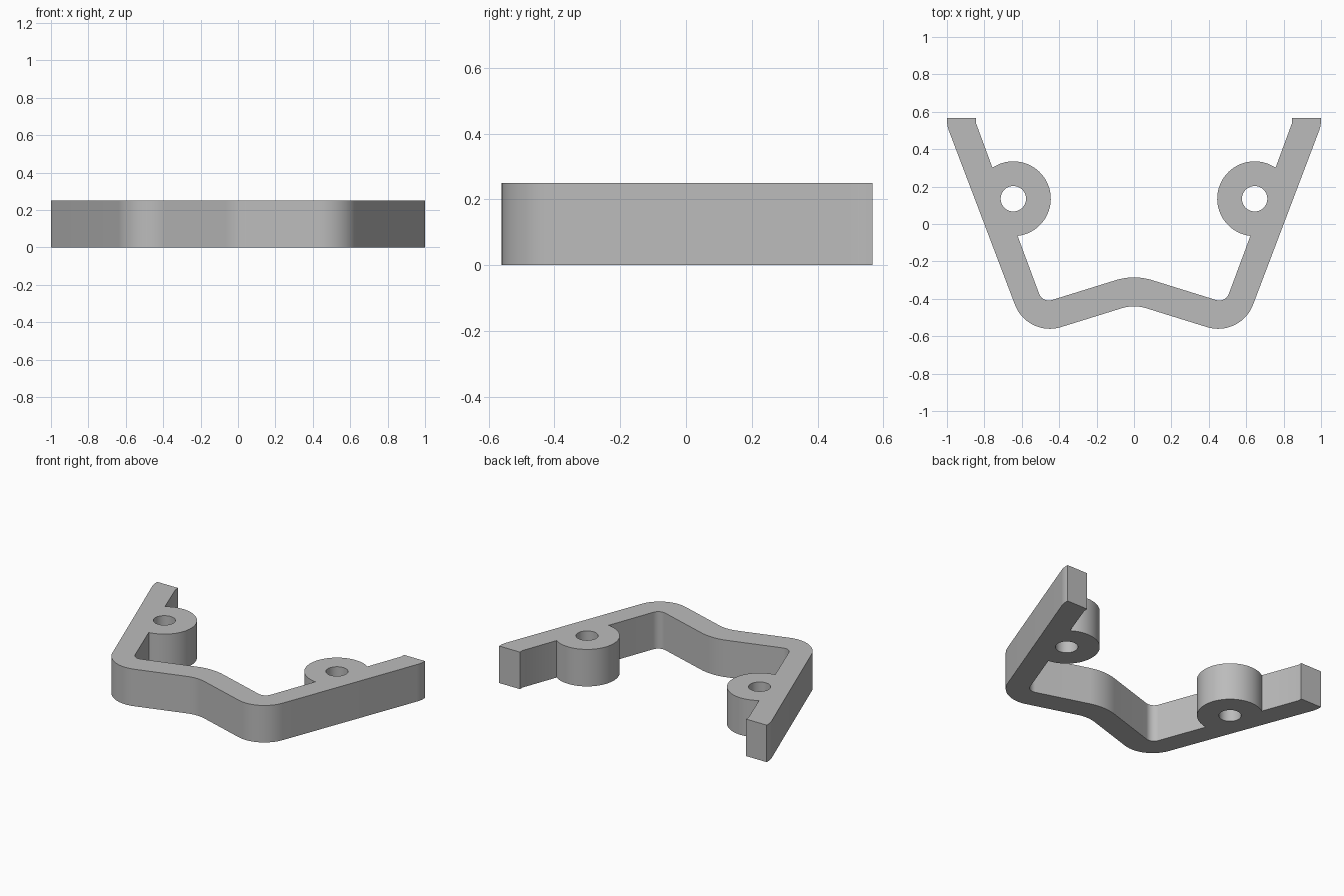
import bpy, bmesh, math
from mathutils import Vector

cube = bpy.data.objects.get("Cube")
if cube:
    bpy.data.objects.remove(cube)

HEIGHT = 0.25
BOSS = Vector((0.645, 0.135))
BOSS_R, HOLE_R = 0.2, 0.068

grey = bpy.data.materials.new("plain grey")
grey.use_nodes = True
grey.diffuse_color = (0.5, 0.5, 0.5, 1)
grey.node_tree.nodes["Principled BSDF"].inputs["Base Color"].default_value = (0.5, 0.5, 0.5, 1)


def arc(center, radius, start, end, steps):
    """Points along an arc, angles in radians."""
    angles = [start + (end - start) * i / steps for i in range(steps + 1)]
    return [center + radius * Vector((math.cos(a), math.sin(a))) for a in angles]


def fillet(before, corner, after, radius, steps=10):
    """Points rounding a corner between two straight edges."""
    before, corner, after = Vector(before), Vector(corner), Vector(after)
    u, v = (before - corner).normalized(), (after - corner).normalized()
    half = u.angle(v) / 2
    center = corner + (u + v).normalized() * radius / math.sin(half)
    tangent = radius / math.tan(half)
    a, b = u * tangent + corner - center, v * tangent + corner - center
    start = math.atan2(a.y, a.x)
    sweep = math.atan2(a.x * b.y - a.y * b.x, a.dot(b))
    return arc(center, radius, start, start + sweep, steps)


def mirrored(points):
    return [Vector((-p.x, p.y)) for p in points]


# Sharp corners of the left half of the bracket
outer_peak, outer_corner, outer_tip = (0, -0.43), (0.57, -0.607), (1, 0.526)
inner_peak, inner_corner = (0, -0.27), (0.489, -0.422)
wall_foot = (0.622, -0.063)

# Outer edge from the middle to the arm end, then inner edge back to the middle
half = fillet(outer_peak, outer_corner, outer_tip, 0.2, 20)
half += fillet(outer_corner, outer_tip, (1, 0.567), 0.17, 6)
half += [Vector((1, 0.567)), Vector((0.845, 0.567)), Vector((0.845, 0.54))]
half += arc(BOSS, BOSS_R, math.radians(56), math.radians(263.5), 48)
half += fillet(wall_foot, inner_corner, inner_peak, 0.054)

# Rounded kinks in the middle join the two halves
inner_kink = fillet(inner_corner, inner_peak, (-0.489, -0.422), 0.33, 12)
outer_kink = fillet((-0.57, -0.607), outer_peak, outer_corner, 0.22, 12)
outline = half + inner_kink + mirrored(half)[::-1] + outer_kink

# Screw holes
hole = arc(BOSS, HOLE_R, 0, 2 * math.pi, 40)[:-1]

# Fill the flat profile and extrude it upward
bm = bmesh.new()
for loop in (outline, hole, mirrored(hole)):
    verts = [bm.verts.new((p.x, p.y, 0)) for p in loop]
    for i, v in enumerate(verts):
        bm.edges.new((verts[i - 1], v))
bmesh.ops.triangle_fill(bm, edges=bm.edges[:], use_beauty=True, normal=(0, 0, 1))
result = bmesh.ops.extrude_face_region(bm, geom=bm.faces[:], use_keep_orig=True)
top = [g for g in result["geom"] if isinstance(g, bmesh.types.BMVert)]
bmesh.ops.translate(bm, verts=top, vec=(0, 0, HEIGHT))
bmesh.ops.recalc_face_normals(bm, faces=bm.faces[:])
mesh = bpy.data.meshes.new("mounting_bracket")
bm.to_mesh(mesh)
bm.free()

mesh.materials.append(grey)
bracket = bpy.data.objects.new("mounting_bracket", mesh)
bpy.context.collection.objects.link(bracket)
bpy.ops.object.select_all(action="DESELECT")
bracket.select_set(True)
bpy.context.view_layer.objects.active = bracket
bpy.ops.object.shade_smooth_by_angle(angle=math.radians(30))
